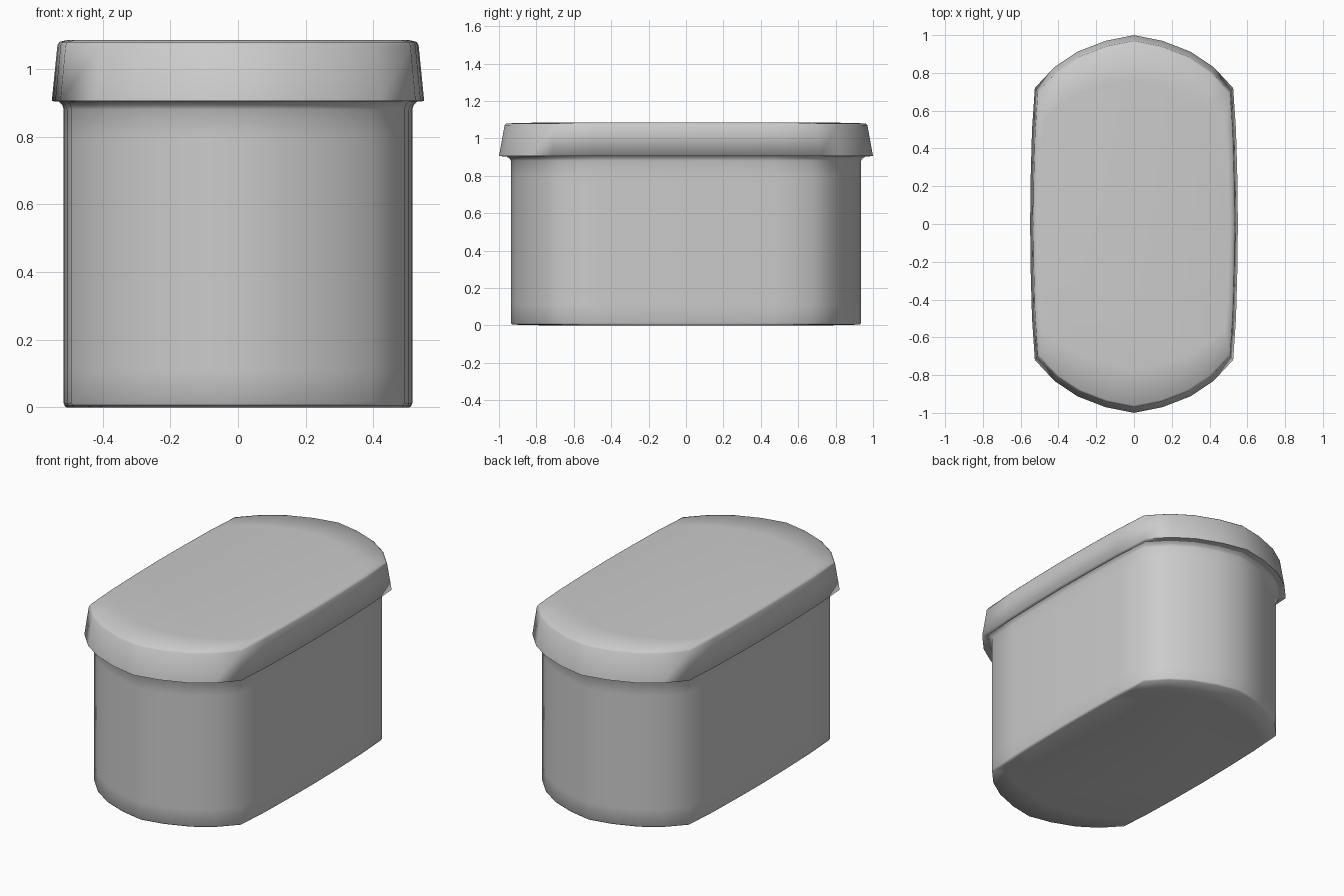
import bpy, bmesh, math

if "Cube" in bpy.data.objects:
    bpy.data.objects.remove(bpy.data.objects["Cube"])

# Quarter of the oval outline, from the front/back tip to the middle of the long side
QUARTER = [(0, 1), (0.15, 0.97), (0.30, 0.912), (0.42, 0.832), (0.525, 0.72),
           (0.54, 0.5), (0.547, 0.25), (0.55, 0)]
RIGHT = QUARTER + [(x, -y) for x, y in QUARTER[-2::-1]]
OUTLINE = RIGHT + [(-x, y) for x, y in RIGHT[-2:0:-1]]
OUTLINE.reverse()  # counter-clockwise


def loft(name, rings, cap_bottom=False, cap_top=False):
    """Skin rings given as (x scale, y scale, z), listed from bottom to top."""
    bm = bmesh.new()
    loops = [[bm.verts.new((x * sx, y * sy, z)) for x, y in OUTLINE]
             for sx, sy, z in rings]
    n = len(OUTLINE)
    for a, b in zip(loops, loops[1:]):
        for i in range(n):
            j = (i + 1) % n
            bm.faces.new((a[i], a[j], b[j], b[i]))
    if cap_bottom:
        bm.faces.new(loops[0][::-1])
    if cap_top:
        bm.faces.new(loops[-1])
    bmesh.ops.recalc_face_normals(bm, faces=bm.faces[:])
    mesh = bpy.data.meshes.new(name)
    bm.to_mesh(mesh)
    bm.free()
    obj = bpy.data.objects.new(name, mesh)
    bpy.context.collection.objects.link(obj)
    bpy.ops.object.select_all(action='DESELECT')
    obj.select_set(True)
    bpy.context.view_layer.objects.active = obj
    bpy.ops.object.shade_smooth_by_angle(angle=math.radians(93))
    return obj


# Tub: soft-shaded base, straight wall, small flare under the lid
loft("tub_body", [(0.92, 0.76, 0.0), (0.93, 0.93, 0.004), (0.936, 0.936, 0.012),
                  (0.936, 0.936, 0.11), (0.936, 0.936, 0.80), (0.936, 0.936, 0.88),
                  (0.944, 0.944, 0.893), (0.96, 0.96, 0.903)], cap_bottom=True)

# Lid: flat underside lip, tapered rim, slightly raised top
loft("lid", [(0.96, 0.96, 0.903), (1, 1, 0.905), (0.97, 0.97, 1.07),
             (0.96, 0.96, 1.08), (0.92, 0.76, 1.085)], cap_top=True)
